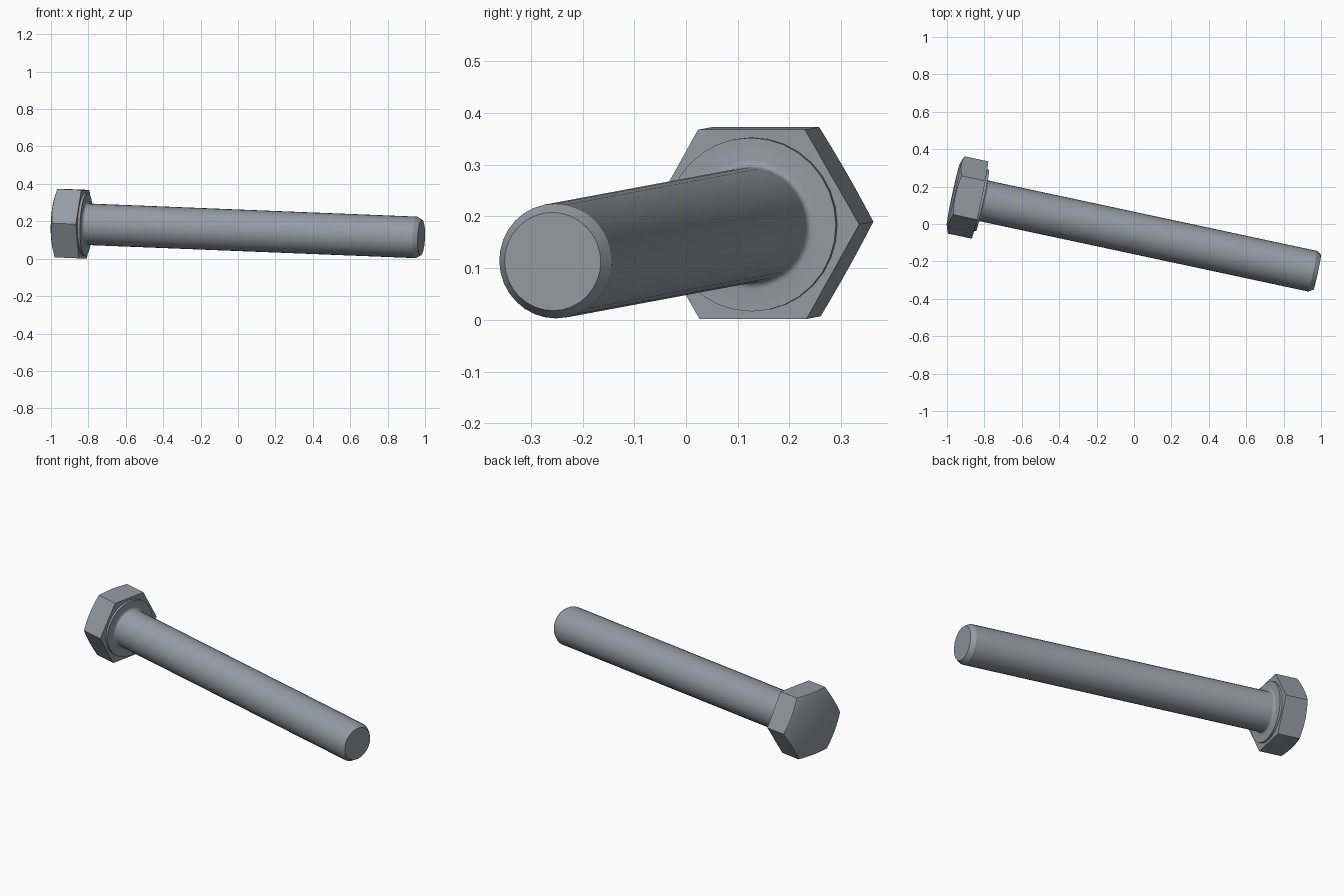
import bpy
import bmesh
import math
from mathutils import Euler, Matrix

if "Cube" in bpy.data.objects:
    bpy.data.objects.remove(bpy.data.objects["Cube"])

# Brushed steel
steel = bpy.data.materials.new("steel grey")
steel.use_nodes = True
colour = (0.30, 0.33, 0.37, 1)
steel.diffuse_color = colour
steel.node_tree.nodes["Principled BSDF"].inputs["Base Color"].default_value = colour

# The bolt lies along local x, resting on the tip and one flat of the head
yaw, pitch = math.atan(-0.214), math.atan(0.039)
pose = Matrix.Translation((0, -0.048, 0.152)) @ Euler((0, pitch, yaw)).to_matrix().to_4x4()


def loft(name, sections, count):
    """Join rings along x; each section gives (x, radius) for an angle."""
    bm = bmesh.new()
    rings = []
    for section in sections:
        ring = []
        for i in range(count):
            a = math.tau * i / count
            x, r = section(a)
            ring.append(bm.verts.new((x, r * math.cos(a), r * math.sin(a))))
        rings.append(ring)
    for low, high in zip(rings, rings[1:]):
        for i in range(count):
            j = (i + 1) % count
            bm.faces.new((low[i], low[j], high[j], high[i]))
    bm.faces.new(rings[0])
    bm.faces.new(rings[-1])
    bmesh.ops.recalc_face_normals(bm, faces=bm.faces)
    mesh = bpy.data.meshes.new(name)
    bm.to_mesh(mesh)
    bm.free()
    mesh.materials.append(steel)
    obj = bpy.data.objects.new(name, mesh)
    obj.matrix_world = pose
    bpy.context.collection.objects.link(obj)
    bpy.ops.object.select_all(action='DESELECT')
    obj.select_set(True)
    bpy.context.view_layer.objects.active = obj
    bpy.ops.object.shade_smooth_by_angle(angle=math.radians(30))
    return obj


def circle(x, r):
    return lambda a: (x, r)


# Hexagonal head with a conical chamfer on its outer end
under, top, apothem, crown = -0.842, -0.988, 0.183, 0.17


def hexagon(a):
    step = math.pi / 3
    return apothem / math.cos(a % step - step / 2)


def chamfer(a):
    r = hexagon(a)
    return top + (r - crown) * 0.36, r


loft("hex_head", [lambda a: (under, hexagon(a)), chamfer, circle(top, crown)], 48)

# Washer face, fillet, shank and chamfered tip in one turned profile
radius, face, fillet = 0.111, -0.829, 0.014
profile = [(under - 0.01, 0.168), (face, 0.168)]
for k in range(5):
    a = k * math.pi / 8
    profile.append((face + fillet * (1 - math.cos(a)),
                    radius + fillet * (1 - math.sin(a))))
profile += [(0.977, radius), (1.003, 0.095)]
loft("shank", [circle(x, r) for x, r in profile], 32)
